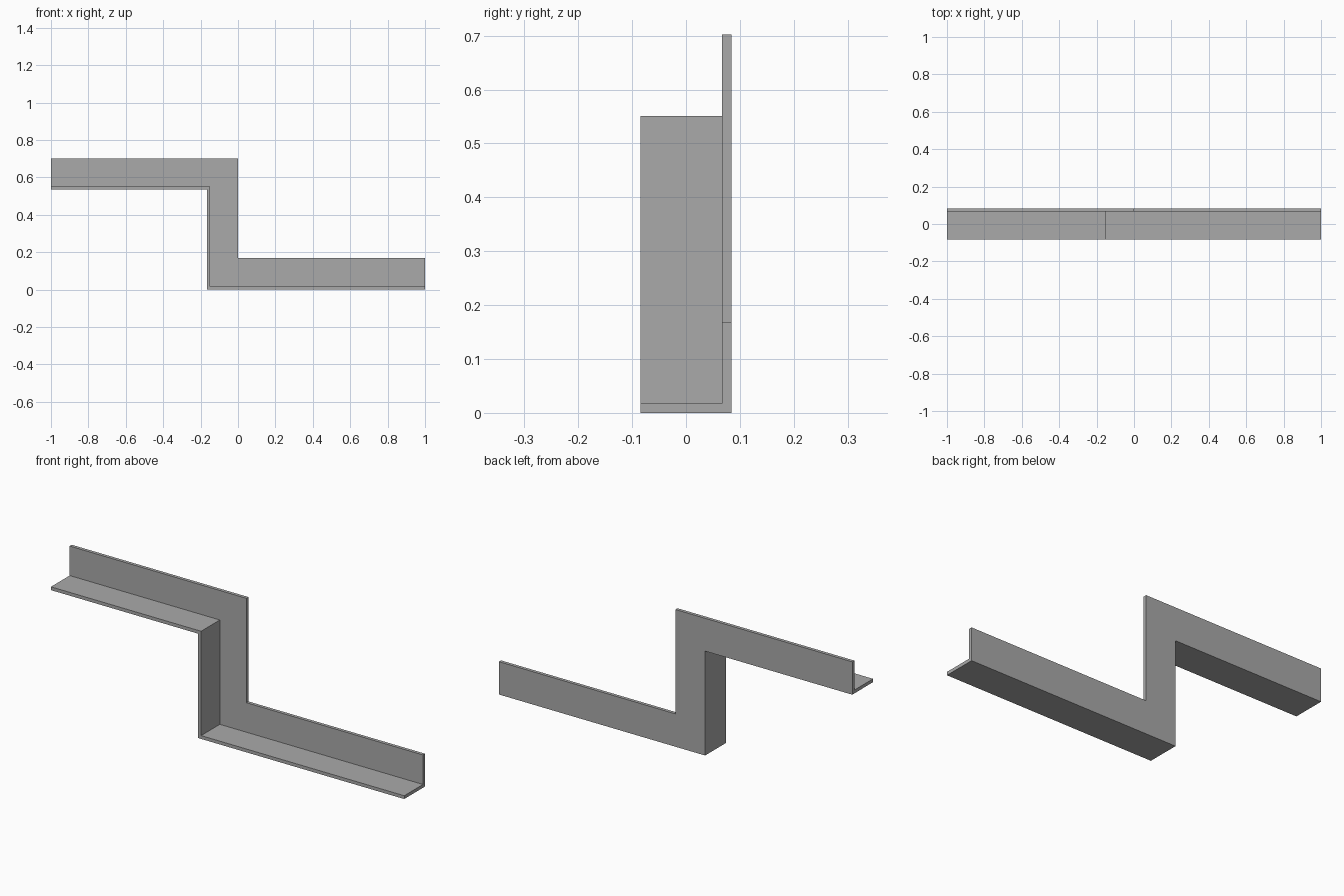
import bpy
import bmesh

cube = bpy.data.objects.get("Cube")
if cube:
    bpy.data.objects.remove(cube, do_unlink=True)

# Grey metal
grey = bpy.data.materials.new("grey_metal")
grey.use_nodes = True
colour = (0.4, 0.4, 0.4, 1)
grey.diffuse_color = colour
grey.node_tree.nodes["Principled BSDF"].inputs["Base Color"].default_value = colour

# L-shaped section: (depth y, offset d from the outer edge)
WIDTH, THICK = 0.168, 0.017
FRONT, BACK = -WIDTH / 2, WIDTH / 2
section = [(BACK, 0), (BACK, WIDTH), (BACK - THICK, WIDTH),
           (BACK - THICK, THICK), (FRONT, THICK), (FRONT, 0)]

# Stepped path along the outer edge: (x, z, mitre direction in x)
STEP = 0.534
path = [(-1, STEP, 0), (-0.167, STEP, 1), (-0.167, 0, 1), (1, 0, 0)]

# Sweep the section along the path with mitred corners
bm = bmesh.new()
rings = [[bm.verts.new((x + mitre * d, y, z + d)) for y, d in section]
         for x, z, mitre in path]
for a, b in zip(rings, rings[1:]):
    for i in range(len(section)):
        j = (i + 1) % len(section)
        bm.faces.new((a[i], a[j], b[j], b[i]))
# End caps
bm.faces.new(rings[0])
bm.faces.new(rings[-1])
bmesh.ops.recalc_face_normals(bm, faces=bm.faces)

mesh = bpy.data.meshes.new("stepped_angle_bar")
bm.to_mesh(mesh)
bm.free()
mesh.materials.append(grey)
bar = bpy.data.objects.new("stepped_angle_bar", mesh)
bpy.context.collection.objects.link(bar)
